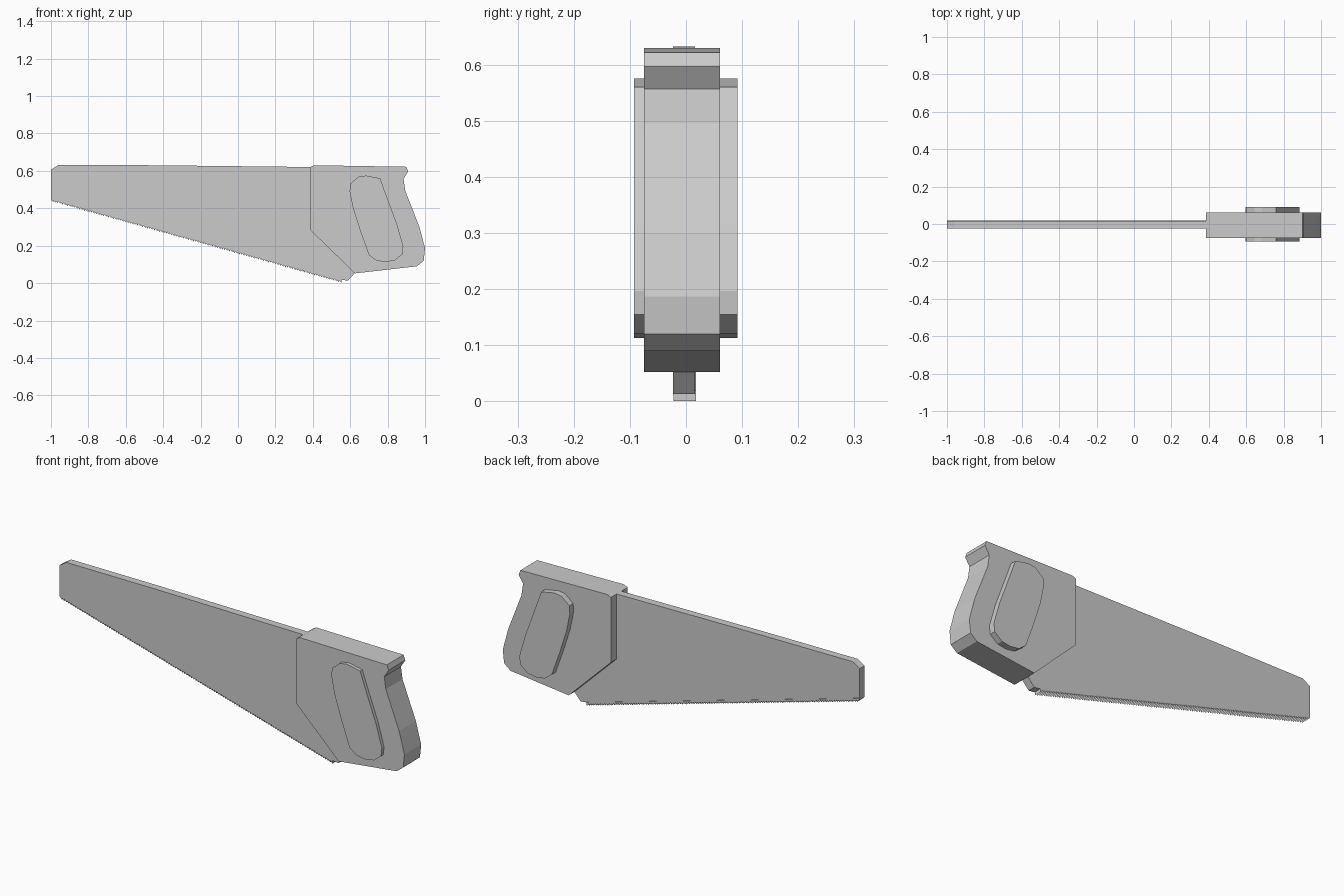
import bpy, bmesh

if "Cube" in bpy.data.objects:
    bpy.data.objects.remove(bpy.data.objects["Cube"])


def slab(name, outline, y0, y1):
    """Extrude an x/z outline between two y planes."""
    bm = bmesh.new()
    face = bm.faces.new([bm.verts.new((x, y0, z)) for x, z in outline])
    result = bmesh.ops.extrude_face_region(bm, geom=[face])
    moved = [v for v in result["geom"] if isinstance(v, bmesh.types.BMVert)]
    bmesh.ops.translate(bm, verts=moved, vec=(0, y1 - y0, 0))
    bmesh.ops.recalc_face_normals(bm, faces=bm.faces[:])
    mesh = bpy.data.meshes.new(name)
    bm.to_mesh(mesh)
    bm.free()
    obj = bpy.data.objects.new(name, mesh)
    bpy.context.collection.objects.link(obj)
    return obj


# Tapered blade, running on into the handle
slab("blade", [
    (-1.0, 0.607), (-0.96, 0.632), (-0.45, 0.63), (0.45, 0.62),
    (0.64, 0.30), (0.63, 0.06), (0.588, 0.013), (0.55, 0.018), (-1.0, 0.452),
], -0.023, 0.016)

# Fine teeth along the sloping lower edge
TEETH = 120
START, END = (-1.0, 0.455), (0.553, 0.019)
DEPTH = 0.018


def along(t):
    return (START[0] + (END[0] - START[0]) * t, START[1] + (END[1] - START[1]) * t)


teeth = [along(0), along(1)]
for i in reversed(range(TEETH)):
    x1, z1 = along((i + 1) / TEETH)
    x0, z0 = along(i / TEETH)
    teeth += [(x1, z1 - DEPTH), (x0, z0 - DEPTH * 0.45)]
slab("teeth", teeth, -0.022, 0.0175)

# Thick handle with a curved rear grip
slab("handle", [
    (0.385, 0.62), (0.405, 0.63), (0.90, 0.622), (0.91, 0.597),
    (0.885, 0.557), (0.894, 0.495), (0.97, 0.30), (1.0, 0.187),
    (0.993, 0.12), (0.957, 0.09), (0.625, 0.052), (0.385, 0.285),
], -0.075, 0.061)

# Raised grip panel, standing out on both sides
slab("grip_panel", [
    (0.60, 0.532), (0.645, 0.569), (0.685, 0.575), (0.76, 0.56),
    (0.787, 0.485), (0.85, 0.315), (0.884, 0.197), (0.88, 0.155), (0.838, 0.121),
    (0.79, 0.113), (0.74, 0.12), (0.70, 0.15), (0.655, 0.275),
    (0.615, 0.40), (0.597, 0.49),
], -0.093, 0.092)
